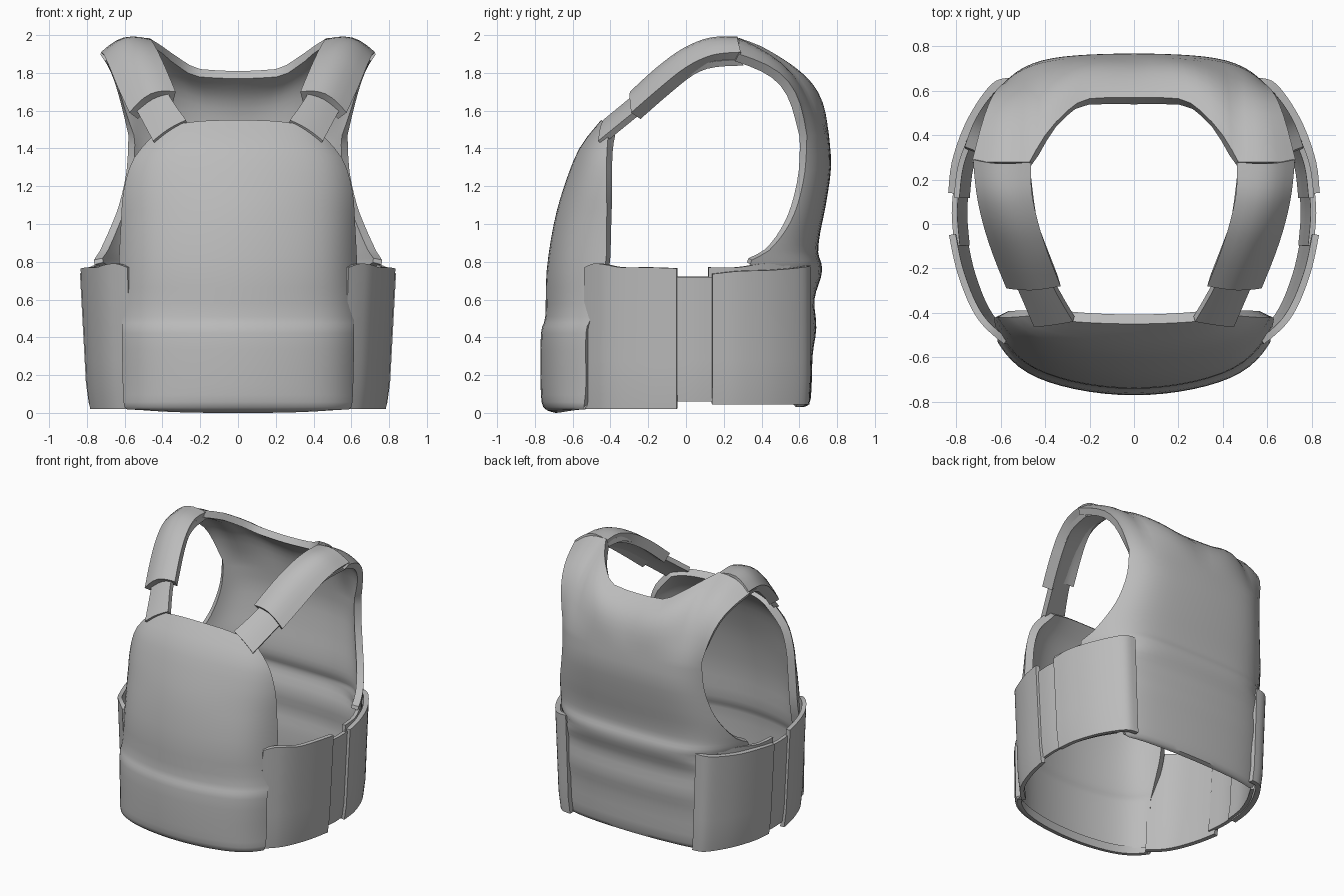
import bpy, math
from mathutils import Vector

if "Cube" in bpy.data.objects:
    bpy.data.objects.remove(bpy.data.objects["Cube"])

grey = bpy.data.materials.new("fabric_grey")
grey.diffuse_color = (0.5, 0.5, 0.5, 1)
grey.use_nodes = True
grey.node_tree.nodes["Principled BSDF"].inputs["Base Color"].default_value = grey.diffuse_color


def spline(pts, n):
    """Smooth curve through points of any dimension, n samples per span."""
    out = []
    for i in range(len(pts) - 1):
        a, b, c, d = (pts[max(0, min(len(pts) - 1, i + k))] for k in (-1, 0, 1, 2))
        for s in range(n):
            t = s / n
            out.append(tuple(
                0.5 * (2 * q + (r - p) * t + (2 * p - 5 * q + 4 * r - w) * t * t
                       + (3 * q - p - 3 * r + w) * t ** 3)
                for p, q, r, w in zip(a, b, c, d)))
    out.append(tuple(pts[-1]))
    return out


def sheet(name, rows, thick, centre=(0, 0, 0.8)):
    """Grid of points made into a cloth sheet, thickened inwards."""
    n = len(rows[0])
    verts = [p for r in rows for p in r]
    faces = [(i * n + j, i * n + j + 1, (i + 1) * n + j + 1, (i + 1) * n + j)
             for i in range(len(rows) - 1) for j in range(n - 1)]
    me = bpy.data.meshes.new(name)
    me.from_pydata(verts, [], faces)
    c = Vector(centre)
    if sum((p.center - c).dot(p.normal) * p.area for p in me.polygons) < 0:
        me.flip_normals()
    me.materials.append(grey)
    ob = bpy.data.objects.new(name, me)
    bpy.context.collection.objects.link(ob)
    mod = ob.modifiers.new("thickness", 'SOLIDIFY')
    mod.thickness = thick
    mod.offset = -1
    bpy.ops.object.select_all(action='DESELECT')
    ob.select_set(True)
    bpy.context.view_layer.objects.active = ob
    bpy.ops.object.convert(target='MESH')
    bpy.ops.object.shade_smooth_by_angle(angle=math.radians(40))
    return ob


def flip(rows):
    return [[(-x, y, z) for x, y, z in r] for r in rows]


def both(name, rows, thick, centre):
    sheet(name + "_right", rows, thick, centre)
    sheet(name + "_left", flip(rows), thick, (-centre[0], centre[1], centre[2]))


US = [math.sin(math.pi / 2 * i / 14) for i in range(-14, 15)]


def arc_row(row, bow, power):
    """Cross-section: gentle bow, then a tight turn to the edge (w, ye, ze)."""
    yc, zc, w, ye, ze = row
    d = ye - yc
    soft = math.copysign(min(bow, .6 * abs(d)), d)
    return [(w * u, yc + soft * u * u + (d - soft) * abs(u) ** power,
             zc + (ze - zc) * abs(u) ** 3) for u in US]


# front panel with the pouch bulge at the bottom
front = [(-.69, .0, .56, -.53, .02), (-.755, .03, .6, -.54, .03),
         (-.77, .15, .61, -.53, .15), (-.768, .42, .615, -.53, .42),
         (-.745, .51, .615, -.50, .51), (-.738, .75, .63, -.43, .75),
         (-.70, 1.0, .62, -.42, 1.0), (-.645, 1.2, .605, -.42, 1.18),
         (-.565, 1.4, .55, -.42, 1.35), (-.45, 1.55, .42, -.41, 1.50)]
sheet("front_panel", [arc_row(r, .16, 8) for r in spline(front, 3)], .055)

# back panel up to the shoulder blades
back = [(.62, .03, .54, .58, .03), (.66, .07, .58, .59, .07),
        (.67, .3, .59, .60, .3), (.69, .45, .6, .61, .45),
        (.68, .6, .61, .60, .6), (.715, .72, .63, .58, .70),
        (.718, .785, .76, .34, .785), (.70, .85, .73, .44, .86),
        (.71, .95, .68, .53, .97), (.74, 1.1, .63, .59, 1.1),
        (.768, 1.3, .59, .63, 1.28), (.757, 1.47, .58, .64, 1.47)]
body = [arc_row(r, .04, 6) for r in spline(back, 3)]

# yoke: carries the back panel up to the neckline and shoulder ends
neck = spline([(0, .57, 1.81), (.2, .565, 1.82), (.3, .51, 1.87),
               (.4, .40, 1.94), (.47, .28, 1.985)], 2)
shoulder = spline([(.47, .28, 1.985), (.6, .28, 1.975), (.73, .28, 1.90)], 3)
top = neck + shoulder[1:]
top = flip([top[:0:-1]])[0] + top
base = body[-1]
for k in range(1, 9):
    t = k / 8
    row = []
    for p, q, u in zip(base, top, US):
        push = (.035 + .045 * abs(u)) * math.sin(math.pi * t)
        x, y, z = Vector(p).lerp(Vector(q), t)
        row.append((x, y + push, z + push * .9))
    body.append(row)
sheet("back_panel", body, .05)


# side bands wrapping the waist
def band(name, plan, low, thick):
    """plan holds (x, y, top height) along the waist."""
    cols = spline(plan, 4)
    rows = []
    for k in range(7):
        t = k / 6
        row = []
        for x, y, h in cols:
            z = low + (h - low) * t
            s = .952 + .052 * min(z, .8) / .8 - (.012 if k == 0 else 0)
            row.append((x * s, y * (.99 if k == 0 else 1), z))
        rows.append(row)
    both(name, rows, thick, (0, 0, .4))


band("front_side_band", [(.585, -.54, .77), (.645, -.49, .79), (.70, -.43, .785),
                         (.75, -.34, .77), (.80, -.2, .77), (.832, -.05, .765)], .02, .03)
band("side_elastic", [(.81, -.10, .72), (.822, .05, .72), (.812, .18, .72)], .06, .025)
band("rear_side_band", [(.837, .14, .735), (.82, .28, .75), (.765, .44, .755),
                        (.69, .57, .765), (.62, .645, .775), (.54, .66, .78)], .045, .035)
band("rear_band_lining", [(.81, .12, .77), (.79, .27, .77), (.73, .42, .79),
                          (.65, .55, .78)], .06, .025)


# shoulder straps and their pads, given as inner and outer edges
def strap(name, edges, arch, thick):
    rows = []
    for e in spline(edges, 4):
        a, b = Vector(e[:3]), Vector(e[3:])
        row = []
        for j in range(7):
            t = j / 6
            p = a.lerp(b, t)
            lift = arch * math.sin(math.pi * t)
            row.append((p.x + lift * .2, p.y - lift * .3, p.z + lift))
        rows.append(row)
    both(name, rows, thick, (.45, 0, 1.2))


strap("shoulder_strap", [(.48, .30, 1.95, .70, .30, 1.87), (.46, .1, 1.94, .67, .1, 1.85),
                         (.43, -.08, 1.85, .62, -.08, 1.75), (.37, -.27, 1.69, .53, -.28, 1.59),
                         (.275, -.44, 1.55, .45, -.465, 1.44)], .01, .035)
strap("shoulder_pad", [(.465, .28, 1.975, .725, .29, 1.91), (.46, .14, 1.975, .71, .14, 1.895),
                       (.43, 0, 1.925, .68, 0, 1.83), (.385, -.14, 1.83, .635, -.14, 1.72),
                       (.33, -.28, 1.70, .575, -.29, 1.59)], .045, .075)
